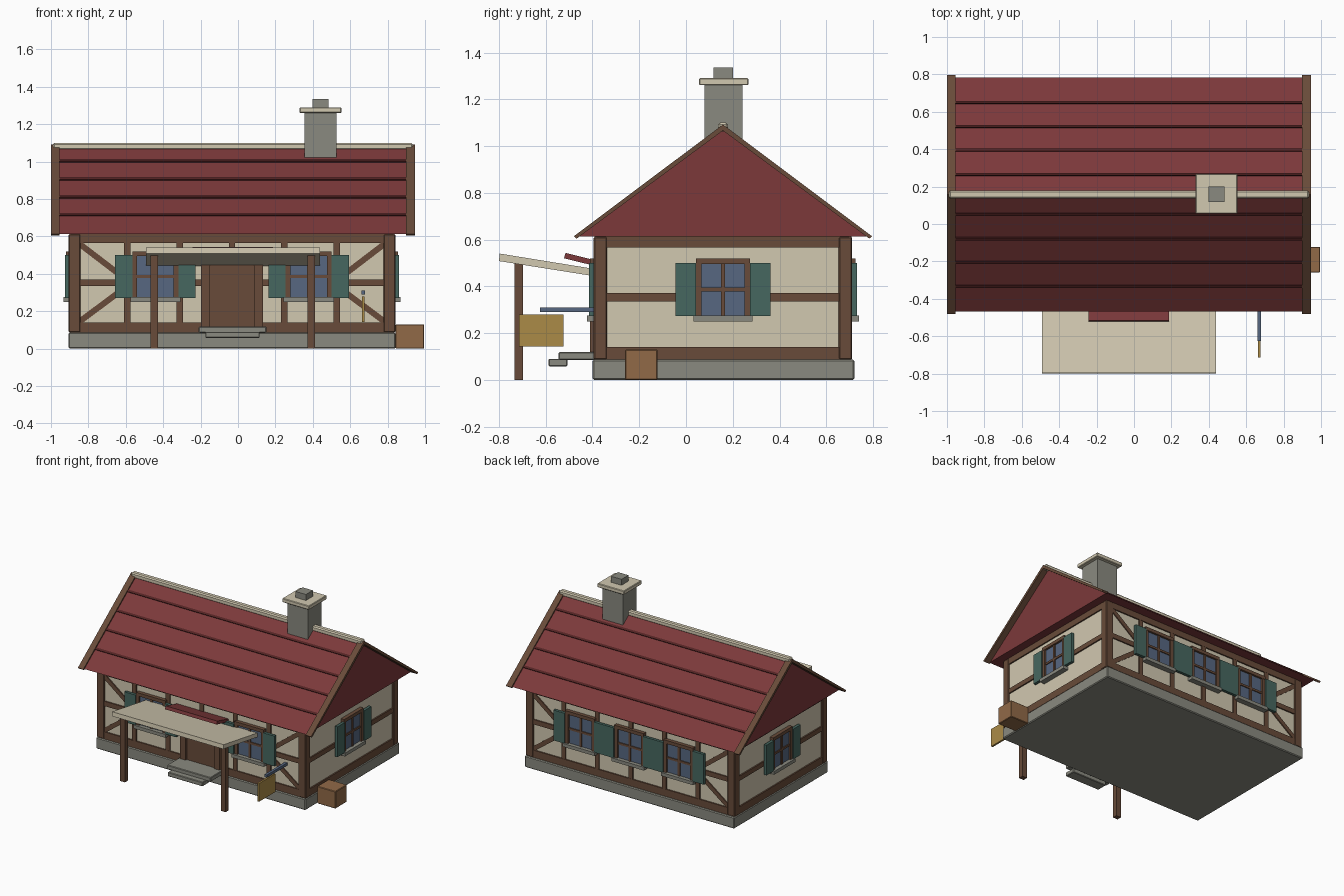
import bpy, bmesh, math
from mathutils import Vector, Matrix

if "Cube" in bpy.data.objects:
    bpy.data.objects.remove(bpy.data.objects["Cube"])


def material(name, srgb):
    m = bpy.data.materials.new(name)
    m.diffuse_color = [((c + 0.055) / 1.055) ** 2.4 for c in srgb] + [1]
    m.use_nodes = True
    m.node_tree.nodes["Principled BSDF"].inputs["Base Color"].default_value = m.diffuse_color
    return m


CREAM = material("cream plaster", (0.82, 0.785, 0.69))
RED = material("roof red", (0.485, 0.222, 0.228))
DARK = material("dark red", (0.33, 0.14, 0.14))
TIMBER = material("brown timber", (0.41, 0.295, 0.225))
STONE = material("grey stone", (0.54, 0.54, 0.50))
GREEN = material("shutter green", (0.275, 0.405, 0.375))
BLUE = material("slate blue", (0.34, 0.405, 0.505))
GOLD = material("sign gold", (0.67, 0.545, 0.28))
CRATE = material("crate wood", (0.57, 0.415, 0.28))

CX, CY = -0.032, 0.158          # house centre
HX, HY = 0.86, 0.54             # half size of the plaster walls


def finish(name, bm, mat, bevel=0):
    bmesh.ops.recalc_face_normals(bm, faces=bm.faces)
    me = bpy.data.meshes.new(name)
    bm.to_mesh(me)
    bm.free()
    me.materials.append(mat)
    ob = bpy.data.objects.new(name, me)
    bpy.context.collection.objects.link(ob)
    if bevel:
        mod = ob.modifiers.new("bevel", 'BEVEL')
        mod.width, mod.segments = bevel, 1
    return ob


def box(name, x, y, z, mat, matrix=Matrix(), bevel=0):
    """Box from three (min, max) ranges, then moved by matrix."""
    bm = bmesh.new()
    bmesh.ops.create_cube(bm, size=1)
    for v in bm.verts:
        v.co = Vector([(r[0] + r[1]) / 2 + c * (r[1] - r[0]) for r, c in zip((x, y, z), v.co)])
    bm.transform(matrix)
    return finish(name, bm, mat, bevel)


def prism(name, profile, x0, x1, mat):
    """Extrude a (y, z) profile along x."""
    bm = bmesh.new()
    f = bm.faces.new([bm.verts.new((x0, y, z)) for y, z in profile])
    ext = bmesh.ops.extrude_face_region(bm, geom=[f])
    bmesh.ops.translate(bm, vec=(x1 - x0, 0, 0),
                        verts=[g for g in ext['geom'] if isinstance(g, bmesh.types.BMVert)])
    return finish(name, bm, mat)


# Wall frames: local x runs along the wall, local -y points outward
def wall(angle, dist):
    return Matrix.Translation((CX, CY, 0)) @ Matrix.Rotation(angle, 4, 'Z') @ Matrix.Translation((0, -dist, 0))


WALLS = {"front": (wall(0, HY), HX), "right": (wall(math.pi / 2, HX), HY),
         "back": (wall(math.pi, HY), HX), "left": (wall(-math.pi / 2, HX), HY)}


def brace(name, m, a, b, width=0.032):
    """Diagonal timber between two (along, height) points on a wall."""
    dx, dz = b[0] - a[0], b[1] - a[1]
    rot = Matrix.Translation((a[0], 0, a[1])) @ Matrix.Rotation(-math.atan2(dz, dx), 4, 'Y')
    box(name, (0, math.hypot(dx, dz)), (-0.008, 0.01), (-width / 2, width / 2), TIMBER, m @ rot)


def window(name, m, u, k=1.0):
    t = m @ Matrix.Translation((u, 0, 0)) @ Matrix.Diagonal((k, 1, 1, 1))
    box(name + "_glass", (-0.105, 0.105), (-0.013, 0.01), (0.27, 0.50), BLUE, t)
    for s in (-1, 1):
        side = sorted((s * 0.098, s * 0.123))
        box(name + "_jamb", side, (-0.026, 0.01), (0.27, 0.50), TIMBER, t)
        box(name + "_shutter", sorted((s * 0.123, s * 0.216)), (-0.033, -0.012), (0.272, 0.50), GREEN, t)
    box(name + "_lintel", (-0.123, 0.123), (-0.028, 0.01), (0.495, 0.52), TIMBER, t)
    box(name + "_mullion", (-0.009, 0.009), (-0.02, 0.01), (0.27, 0.50), TIMBER, t)
    box(name + "_crossbar", (-0.1, 0.1), (-0.02, 0.01), (0.378, 0.394), TIMBER, t)
    box(name + "_sill", (-0.134, 0.134), (-0.042, 0.01), (0.25, 0.275), STONE, t)


# Foundation, plaster walls and corner posts
box("foundation", (-0.906, 0.842), (-0.40, 0.72), (0, 0.086), STONE, bevel=0.006)
box("plaster_walls", (CX - HX, CX + HX), (CY - HY, CY + HY), (0.08, 0.612), CREAM)
for sx in (-1, 1):
    for sy in (-1, 1):
        box("corner_post", sorted((CX + sx * 0.81, CX + sx * 0.873)),
            sorted((CY + sy * 0.495, CY + sy * 0.553)), (0.086, 0.612), TIMBER, bevel=0.005)

# Horizontal timbers on every wall, studs and braces on the long walls
for name, (m, half) in WALLS.items():
    for part, z in (("sill_beam", (0.086, 0.14)), ("middle_beam", (0.335, 0.371)), ("top_beam", (0.566, 0.612))):
        box(name + "_" + part, (-half, half), (-0.01, 0.01), z, TIMBER, m)
    if name in ("front", "back"):
        for i in range(-2, 3):
            low = 0.45 if (name == "front" and i == 0) else 0.1
            box(name + "_stud", (i * 0.28 - 0.017, i * 0.28 + 0.017), (-0.009, 0.01), (low, 0.6), TIMBER, m)
        for s in (-1, 1):
            brace(name + "_upper_brace", m, (s * 0.56, 0.365), (s * 0.815, 0.56))
            brace(name + "_lower_brace", m, (s * 0.56, 0.335), (s * 0.815, 0.145))

# Windows
for u in (-0.41, 0.41):
    window("front_window", WALLS["front"][0], u)
for u in (-0.41, 0, 0.41):
    window("back_window", WALLS["back"][0], u)
for side in ("left", "right"):
    window(side + "_window", WALLS[side][0], 0, 0.94)

# Door with frame and rails
fm = WALLS["front"][0]
box("door", (-0.12, 0.12), (-0.015, 0.01), (0.1, 0.45), TIMBER, fm)
for s in (-1, 1):
    box("door_jamb", sorted((s * 0.117, s * 0.165)), (-0.028, 0.01), (0.1, 0.45), TIMBER, fm)
box("door_lintel", (-0.165, 0.165), (-0.028, 0.01), (0.445, 0.485), TIMBER, fm)
for z in (0.345, 0.43):
    box("door_rail", (-0.115, 0.115), (-0.021, 0), (z, z + 0.022), TIMBER, fm)

# Front steps
box("upper_step", (-0.21, 0.152), (-0.545, -0.39), (0.085, 0.118), STONE, bevel=0.004)
box("lower_step", (-0.175, 0.116), (-0.588, -0.507), (0.058, 0.09), STONE, bevel=0.004)

# Main roof with course lines, barge boards and ridge
prism("roof", [(CY - 0.625, 0.612), (CY + 0.625, 0.612), (CY, 1.08)], -0.956, 0.9, RED)
slope = math.atan2(0.468, 0.625)
for s in (-1, 1):
    for d in (0.105, 0.235, 0.362, 0.49):
        t = Matrix.Translation((0, CY + s * d, 1.08 - d * 0.749)) @ Matrix.Rotation(-s * slope, 4, 'X')
        box("roof_course", (-0.956, 0.9), (-0.008, 0.008), (-0.005, 0.007), DARK, t)
chevron = [(CY - 0.638, 0.614), (CY, 1.092), (CY + 0.638, 0.614),
           (CY + 0.626, 0.604), (CY, 1.066), (CY - 0.626, 0.604)]
prism("left_barge_board", chevron, -1.0, -0.955, TIMBER)
prism("right_barge_board", chevron, 0.899, 0.945, TIMBER)
box("ridge_cap", (-0.99, 0.935), (CY - 0.021, CY + 0.021), (1.062, 1.1), CREAM, bevel=0.008)

# Chimney
box("chimney", (0.356, 0.527), (0.08, 0.242), (0.9, 1.265), STONE)
box("chimney_cap", (0.33, 0.553), (0.055, 0.268), (1.26, 1.29), CREAM, bevel=0.004)
box("chimney_pot", (0.398, 0.484), (0.118, 0.2), (1.285, 1.335), STONE)

# Porch canopy tilted up toward the front, on two posts
prism("porch_canopy", [(-0.80, 0.508), (-0.797, 0.54), (-0.39, 0.474), (-0.39, 0.443)], -0.492, 0.438, CREAM)
prism("door_hood", [(-0.522, 0.52), (-0.515, 0.543), (-0.38, 0.509), (-0.38, 0.485)], -0.243, 0.187, RED)
for x in (-0.449, 0.391):
    box("porch_post", (x - 0.02, x + 0.02), (-0.734, -0.698), (0, 0.5), TIMBER)

# Hanging sign and crate
box("sign_arm", (0.659, 0.679), (-0.625, -0.37), (0.29, 0.31), BLUE)
box("sign_board", (0.663, 0.677), (-0.715, -0.523), (0.143, 0.28), GOLD)
box("crate", (0.842, 0.995), (-0.26, -0.122), (0, 0.13), CRATE, bevel=0.004)
